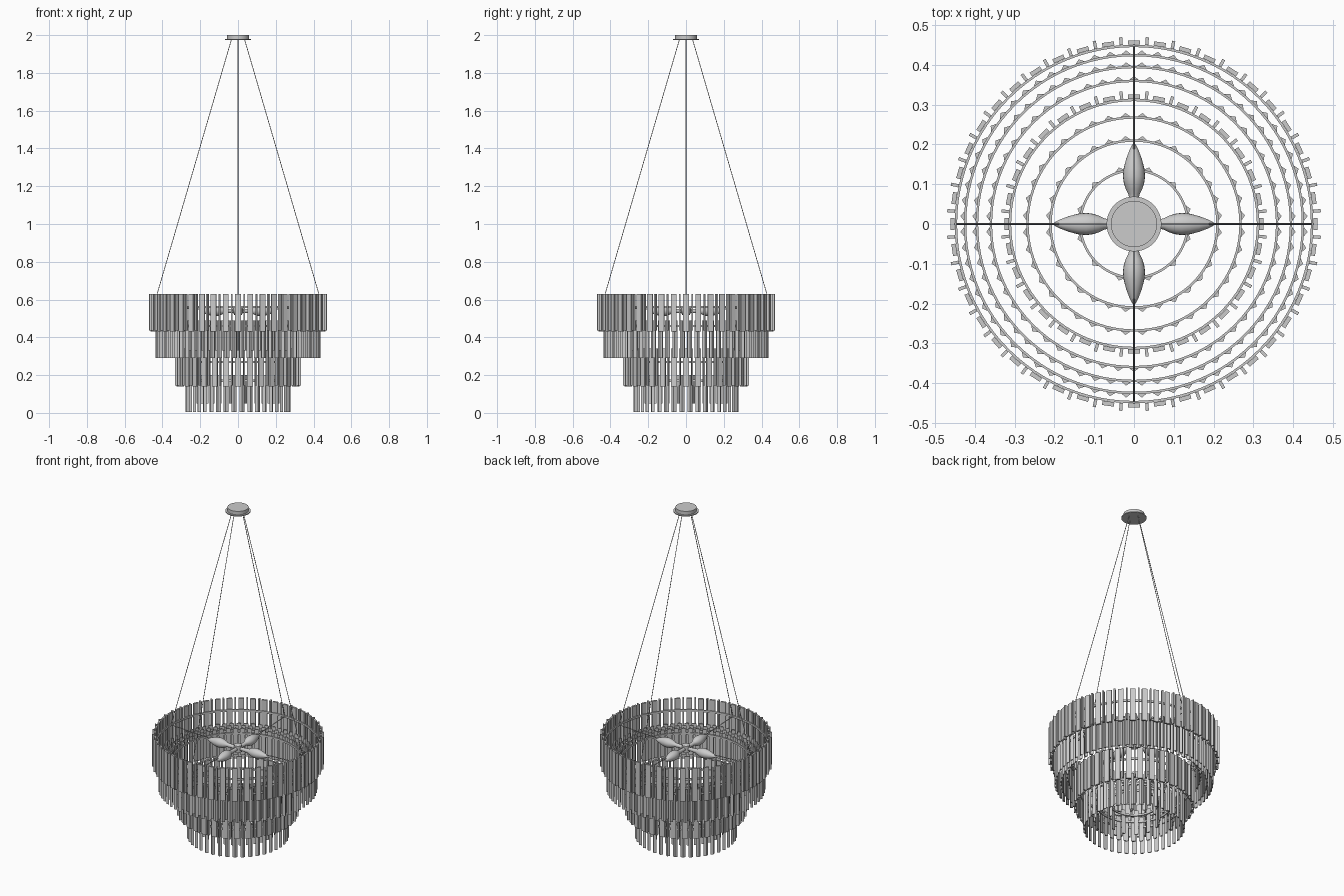
import bpy, bmesh, math
from mathutils import Matrix, Vector

if "Cube" in bpy.data.objects:
    bpy.data.objects.remove(bpy.data.objects["Cube"])


def make_object(name, bm, smooth=False):
    bmesh.ops.recalc_face_normals(bm, faces=bm.faces)
    me = bpy.data.meshes.new(name)
    bm.to_mesh(me)
    bm.free()
    ob = bpy.data.objects.new(name, me)
    bpy.context.collection.objects.link(ob)
    if smooth:
        bpy.context.view_layer.objects.active = ob
        ob.select_set(True)
        bpy.ops.object.shade_smooth_by_angle(angle=math.radians(40))
        ob.select_set(False)
    return ob


def extrude_section(bm, pts, z0, z1, angle):
    """Vertical bar with a cross-section given as (radial, tangential)."""
    c, s = math.cos(angle), math.sin(angle)
    rows = [[bm.verts.new((r * c - t * s, r * s + t * c, z)) for r, t in pts]
            for z in (z0, z1)]
    n = len(pts)
    for i in range(n):
        j = (i + 1) % n
        bm.faces.new((rows[0][i], rows[0][j], rows[1][j], rows[1][i]))
    bm.faces.new(rows[0])
    bm.faces.new(rows[1])


def lathe(name, profile, seg=48, closed=False, matrix=None):
    bm = bmesh.new()
    rows = [[bm.verts.new((r * math.cos(2 * math.pi * i / seg),
                           r * math.sin(2 * math.pi * i / seg), z))
             for i in range(seg)] for r, z in profile]
    pairs = list(zip(rows, rows[1:]))
    if closed:
        pairs.append((rows[-1], rows[0]))
    for a, b in pairs:
        for i in range(seg):
            j = (i + 1) % seg
            bm.faces.new((a[i], a[j], b[j], b[i]))
    if not closed:
        bm.faces.new(rows[0])
        bm.faces.new(rows[-1])
    if matrix:
        bm.transform(matrix)
    return make_object(name, bm, True)


def hoop(name, r, z, w=0.006, h=0.012):
    lathe(name, [(r - w / 2, z - h / 2), (r + w / 2, z - h / 2),
                 (r + w / 2, z + h / 2), (r - w / 2, z + h / 2)], 96, True)


def rod(name, a, b, r):
    a, b = Vector(a), Vector(b)
    bm = bmesh.new()
    rot = (b - a).to_track_quat('Z', 'Y').to_matrix().to_4x4()
    bmesh.ops.create_cone(bm, cap_ends=True, segments=8, radius1=r, radius2=r,
                          depth=(b - a).length,
                          matrix=Matrix.Translation((a + b) / 2) @ rot)
    make_object(name, bm, True)


def plate_tier(name, r, z0, z1, n):
    """Flat plates alternating with edge-on plates around a hoop."""
    bm = bmesh.new()
    for i in range(n):
        a = 2 * math.pi * i / n
        extrude_section(bm, [(r + .003, -.015), (r + .014, -.015),
                             (r + .014, .015), (r + .003, .015)], z0, z1, a)
        extrude_section(bm, [(r + .003, -.004), (r + .023, -.004),
                             (r + .023, .004), (r + .003, .004)],
                        z0 + .005, z1, a + math.pi / n)
    make_object(name + "_plates", bm)
    hoop(name + "_hoop", r, z1 - .07)


def prism_tier(name, r, z0, z1, n):
    """Triangular crystal bars around a hoop."""
    bm = bmesh.new()
    for i in range(n):
        extrude_section(bm, [(r + .002, -.013), (r + .012, 0), (r + .002, .013)],
                        z0, z1, 2 * math.pi * (i + .5) / n)
    make_object(name + "_prisms", bm)
    hoop(name + "_hoop", r, z1 - .03)


# Crystal tiers, from top to bottom
plate_tier("top_tier", .448, .43, .63, 44)
prism_tier("second_tier_outer", .425, .29, .49, 68)
prism_tier("second_tier_middle", .395, .29, .49, 64)
prism_tier("second_tier_inner", .36, .33, .49, 58)
plate_tier("third_tier", .312, .14, .34, 32)
prism_tier("bottom_tier_outer", .268, .005, .20, 40)
prism_tier("bottom_tier_middle", .21, .05, .20, 32)
prism_tier("bottom_tier_inner", .135, .05, .20, 12)

# Ceiling canopy
lathe("ceiling_canopy", [(.069, 1.974), (.069, 1.979), (.058, 1.979), (.058, 2.0)])

# Lamp hub
lathe("lamp_hub", [(.012, .515), (.022, .52), (.022, .56), (.012, .565)], 24)

bulb = [(.010, .018), (.012, .065), (.014, .075), (.021, .088), (.026, .105),
        (.028, .12), (.026, .14), (.020, .163), (.011, .187), (.004, .2), (.001, .205)]
for i in range(4):
    a = i * math.pi / 2
    c, s = math.cos(a), math.sin(a)
    # Candle bulb lying outward
    lathe(f"bulb_{i}", bulb, 20, matrix=Matrix.Translation((0, 0, .54))
          @ Matrix.Rotation(a, 4, 'Z') @ Matrix.Rotation(math.pi / 2, 4, 'Y'))
    # Suspension wire and frame spoke
    rod(f"wire_{i}", (.035 * c, .035 * s, 1.976), (.447 * c, .447 * s, .565), .0018)
    rod(f"spoke_{i}", (.015 * c, .015 * s, .54), (.447 * c, .447 * s, .56), .0025)
